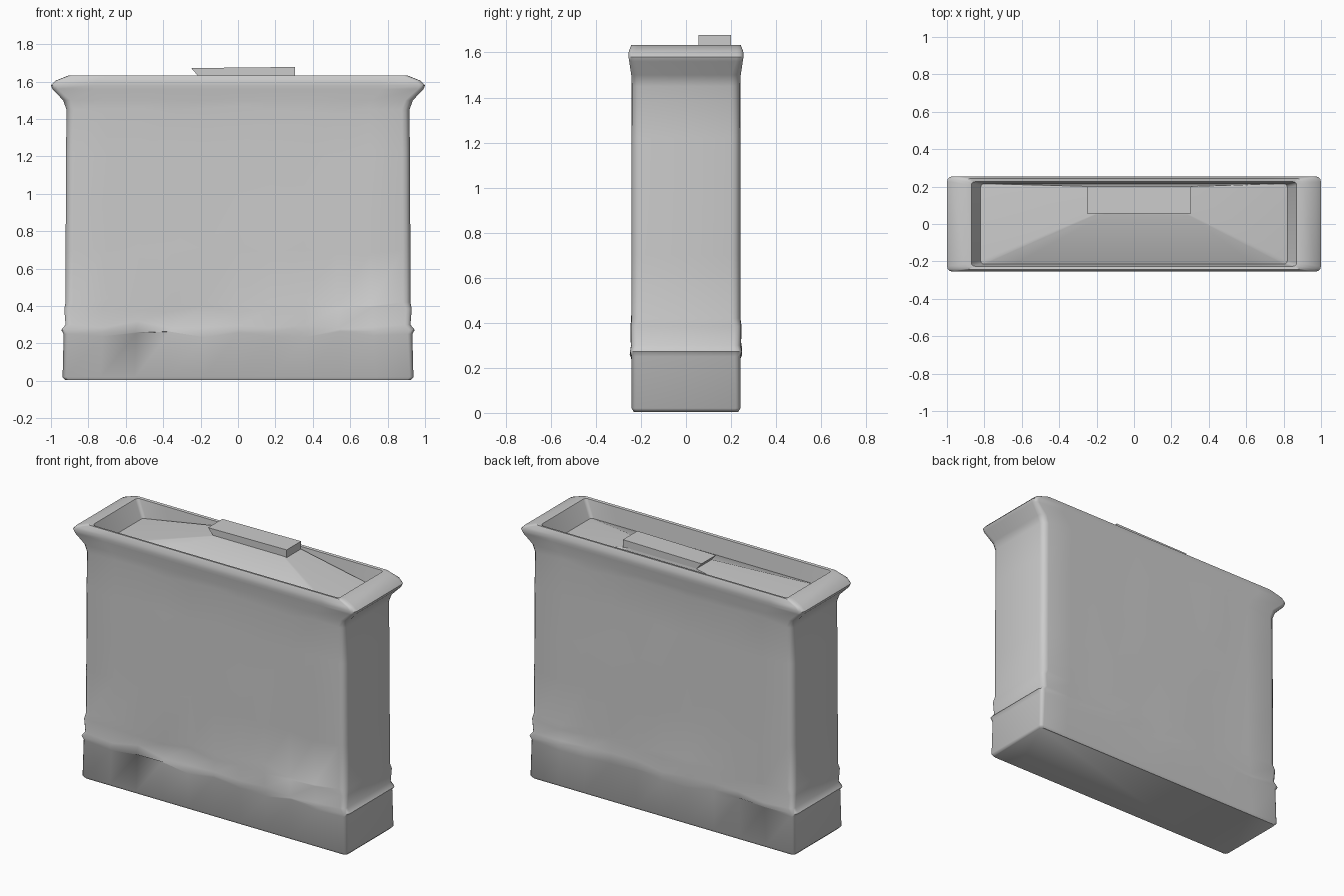
import bpy, bmesh, math, random

if "Cube" in bpy.data.objects:
    bpy.data.objects.remove(bpy.data.objects["Cube"])

random.seed(4)

grey = bpy.data.materials.new("light_grey")
grey.diffuse_color = (0.6, 0.6, 0.6, 1)
grey.use_nodes = True
grey.node_tree.nodes["Principled BSDF"].inputs["Base Color"].default_value = grey.diffuse_color


def ring(bm, hx, hy, z, r, cx=0.0, cy=0.0, steps=3):
    """Rounded rectangle of vertices at height z, with extra points on the long sides."""
    pts = []
    corners = [(1, 1, 0), (-1, 1, 90), (-1, -1, 180), (1, -1, 270)]
    for k, (sx, sy, a0) in enumerate(corners):
        for i in range(steps + 1):
            a = math.radians(a0 + 90 * i / steps)
            pts.append((cx + sx * (hx - r) + r * math.cos(a),
                        cy + sy * (hy - r) + r * math.sin(a)))
        if k in (0, 2):
            for i in range(1, 10):
                pts.append((cx + sx * (hx - r) * (1 - i / 5), cy + sy * hy))
    return [bm.verts.new((x, y, z)) for x, y in pts]


def loft(bm, rings):
    for a, b in zip(rings, rings[1:]):
        n = len(a)
        for i in range(n):
            j = (i + 1) % n
            bm.faces.new((a[i], a[j], b[j], b[i]))
    bm.faces.new(list(reversed(rings[0])))
    bm.faces.new(rings[-1])


def finish(bm, name, angle):
    bmesh.ops.recalc_face_normals(bm, faces=bm.faces)
    me = bpy.data.meshes.new(name)
    bm.to_mesh(me)
    bm.free()
    me.materials.append(grey)
    ob = bpy.data.objects.new(name, me)
    bpy.context.collection.objects.link(ob)
    bpy.ops.object.select_all(action='DESELECT')
    ob.select_set(True)
    bpy.context.view_layer.objects.active = ob
    bpy.ops.object.shade_smooth_by_angle(angle=math.radians(angle))


# Container body: base band, worn ledge, wall, flared rim, then the sunken top
# half width, half depth, height, corner radius
profile = [
    (0.925, 0.232, 0.005, 0.02), (0.938, 0.241, 0.02, 0.02),
    (0.932, 0.241, 0.25, 0.025), (0.945, 0.248, 0.272, 0.03),
    (0.922, 0.243, 0.30, 0.03), (0.929, 0.245, 0.385, 0.03),
    (0.922, 0.241, 0.42, 0.04), (0.922, 0.241, 0.70, 0.04),
    (0.920, 0.241, 0.96, 0.04), (0.919, 0.241, 1.22, 0.04),
    (0.917, 0.240, 1.45, 0.04), (0.935, 0.243, 1.50, 0.04),
    (0.992, 0.252, 1.56, 0.03), (1.0, 0.255, 1.58, 0.03),
    (0.975, 0.254, 1.605, 0.03), (0.905, 0.243, 1.633, 0.03),
    (0.87, 0.226, 1.63, 0.02), (0.82, 0.215, 1.52, 0.02),
]
bm = bmesh.new()
rings = [ring(bm, *p) for p in profile]

# Uneven hand-worn wall: small dents on the broad faces only
for row in rings[2:11]:
    for v in row:
        if abs(v.co.x) < 0.85:
            s = 1 if v.co.y > 0 else -1
            v.co.y += s * random.uniform(-0.006, 0.002)
            v.co.z += random.uniform(-0.02, 0.02)

# Sunken top rises to the foot of the handle
rings.append(ring(bm, 0.25, 0.075, 1.632, 0.005, 0.04, 0.125))
loft(bm, rings)
finish(bm, "container_body", 50)

# Handle block, wider at the top on its left end
bm = bmesh.new()
bmesh.ops.create_cube(bm, size=1)
for v in bm.verts:
    top = v.co.z > 0
    right = v.co.x > 0
    v.co.x = 0.305 if right else (-0.25 if top else -0.205)
    v.co.y = 0.2 if v.co.y > 0 else 0.055
    v.co.z = (1.678 if right else 1.672) if top else 1.62
finish(bm, "top_handle", 30)
